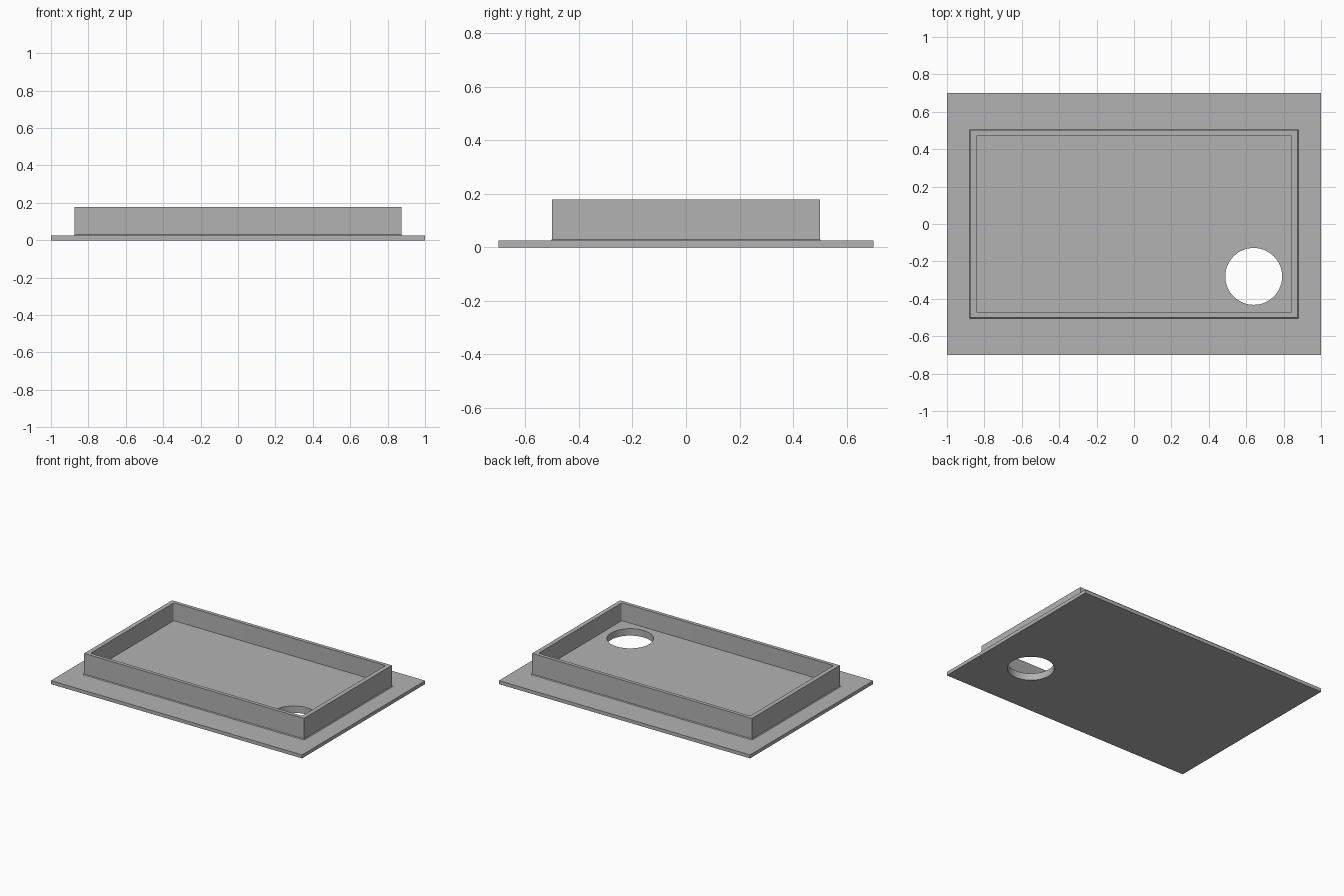
import bpy
import bmesh

cube = bpy.data.objects.get("Cube")
if cube:
    bpy.data.objects.remove(cube, do_unlink=True)

GREY = (0.45, 0.45, 0.45, 1.0)
grey = bpy.data.materials.new("plain grey")
grey.diffuse_color = GREY
grey.use_nodes = True
grey.node_tree.nodes["Principled BSDF"].inputs["Base Color"].default_value = GREY

BASE, FLOOR, RIM = 0.025, 0.05, 0.178   # heights of flange, tray floor, wall top
INNER = (0.843, 0.474)                  # half size of the inside of the wall


def rectangle(bm, hx, hy, z):
    return [bm.verts.new((sx * hx, sy * hy, z))
            for sx, sy in ((-1, -1), (1, -1), (1, 1), (-1, 1))]


# Flanged tray: nested rectangles from the underside, over the rim, to the floor
profile = [
    (1.0, 0.7, 0.0), (1.0, 0.7, BASE),                   # flange
    (0.88, 0.505, BASE), (0.875, 0.5, BASE + 0.005),     # small foot fillet
    (0.875, 0.5, RIM), (*INNER, RIM), (*INNER, FLOOR),   # wall
]
bm = bmesh.new()
rings = [rectangle(bm, *p) for p in profile]
bm.faces.new(rings[0][::-1])
for low, high in zip(rings, rings[1:]):
    for i in range(4):
        j = (i + 1) % 4
        bm.faces.new((low[i], low[j], high[j], high[i]))
bm.faces.new(rings[-1])

# Slightly rounded inside corners
corners = [bm.edges.get(pair) for pair in zip(rings[-2], rings[-1])]
bmesh.ops.bevel(bm, geom=corners, offset=0.01, segments=3, profile=0.5,
                affect='EDGES')
bmesh.ops.recalc_face_normals(bm, faces=bm.faces)
mesh = bpy.data.meshes.new("flanged_tray")
bm.to_mesh(mesh)
bm.free()
mesh.materials.append(grey)
tray = bpy.data.objects.new("flanged_tray", mesh)
bpy.context.collection.objects.link(tray)

# Round drain hole through the floor
bpy.ops.mesh.primitive_cylinder_add(vertices=64, radius=0.152, depth=0.3,
                                    location=(0.64, -0.28, 0))
cutter = bpy.context.object
cutter.name = "drain_hole_cutter"
cutter.hide_render = True
cutter.data.materials.append(grey)

hole = tray.modifiers.new("drain_hole", 'BOOLEAN')
hole.operation = 'DIFFERENCE'
hole.solver = 'EXACT'
hole.object = cutter

bpy.ops.object.select_all(action='DESELECT')
tray.select_set(True)
bpy.context.view_layer.objects.active = tray
bpy.ops.object.modifier_apply(modifier=hole.name)
bpy.data.objects.remove(cutter, do_unlink=True)
bpy.ops.object.shade_smooth_by_angle(angle=0.6)
